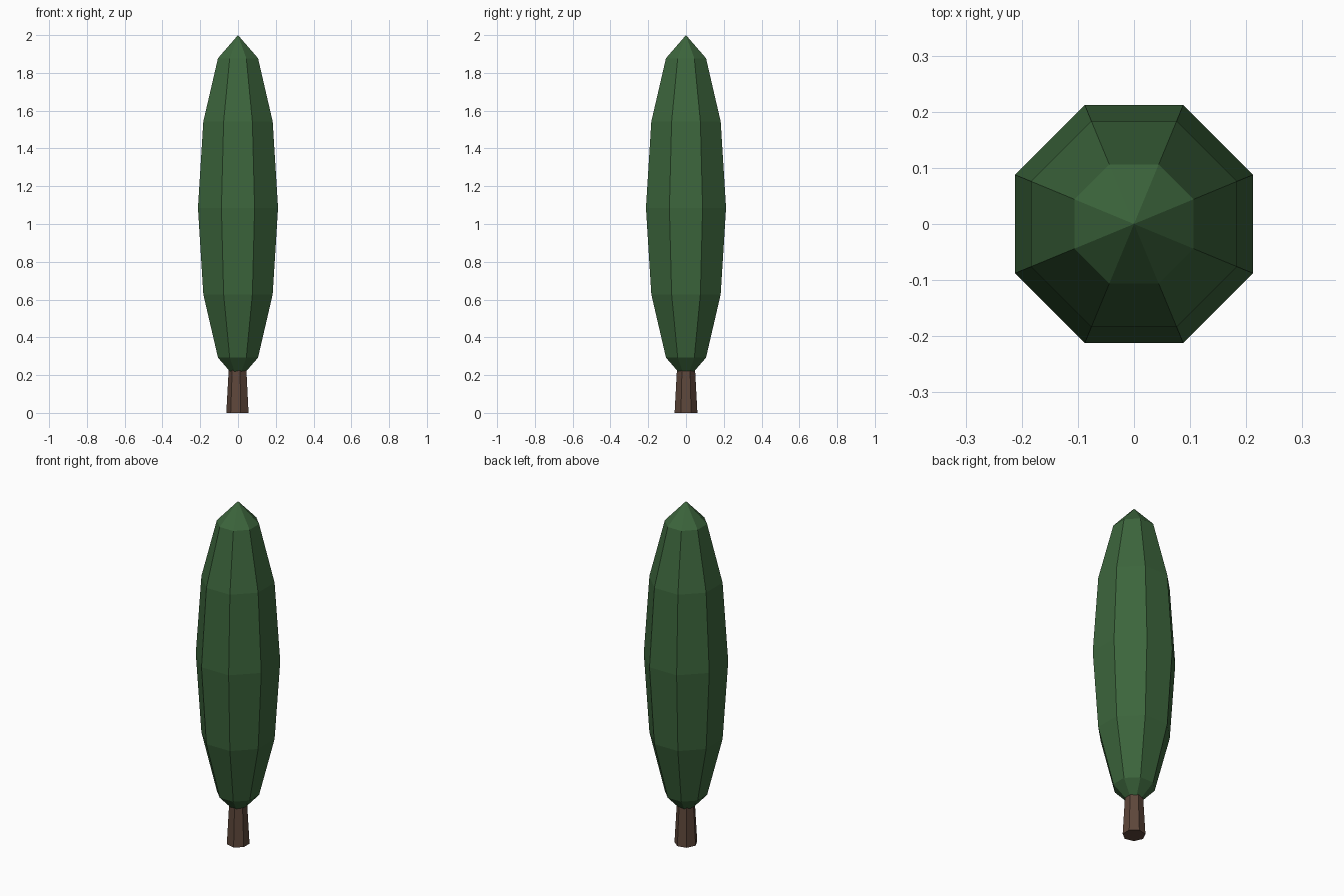
import bpy
import math

cube = bpy.data.objects.get("Cube")
if cube:
    bpy.data.objects.remove(cube, do_unlink=True)


def make_material(name, rgb):
    mat = bpy.data.materials.new(name)
    mat.use_nodes = True
    colour = (*rgb, 1.0)
    mat.diffuse_color = colour
    mat.node_tree.nodes["Principled BSDF"].inputs["Base Color"].default_value = colour
    return mat


def finish(name, mat):
    obj = bpy.context.object
    obj.name = name
    obj.data.name = name
    bpy.ops.object.transform_apply(location=True, rotation=True, scale=True)
    obj.data.materials.append(mat)
    bpy.ops.object.shade_flat()
    return obj


foliage_green = make_material("foliage green", (0.045, 0.13, 0.045))
bark_brown = make_material("bark brown", (0.11, 0.062, 0.043))

# Crown: stretched eight-sided sphere with flat sides facing the axes
SIDES = 8
crown_radius = 0.212 / math.cos(math.pi / SIDES)
bpy.ops.mesh.primitive_uv_sphere_add(
    segments=SIDES, ring_count=6, radius=1,
    location=(0, 0, 1.085), rotation=(0, 0, math.pi / SIDES))
bpy.context.object.scale = (crown_radius, crown_radius, 0.915)
finish("crown", foliage_green)

# Trunk: tapered seven-sided post with one corner towards -x
trunk_height = 0.27
bpy.ops.mesh.primitive_cone_add(
    vertices=7, radius1=0.062, radius2=0.047, depth=trunk_height,
    location=(0, 0, trunk_height / 2), rotation=(0, 0, math.pi / 2))
finish("trunk", bark_brown)
